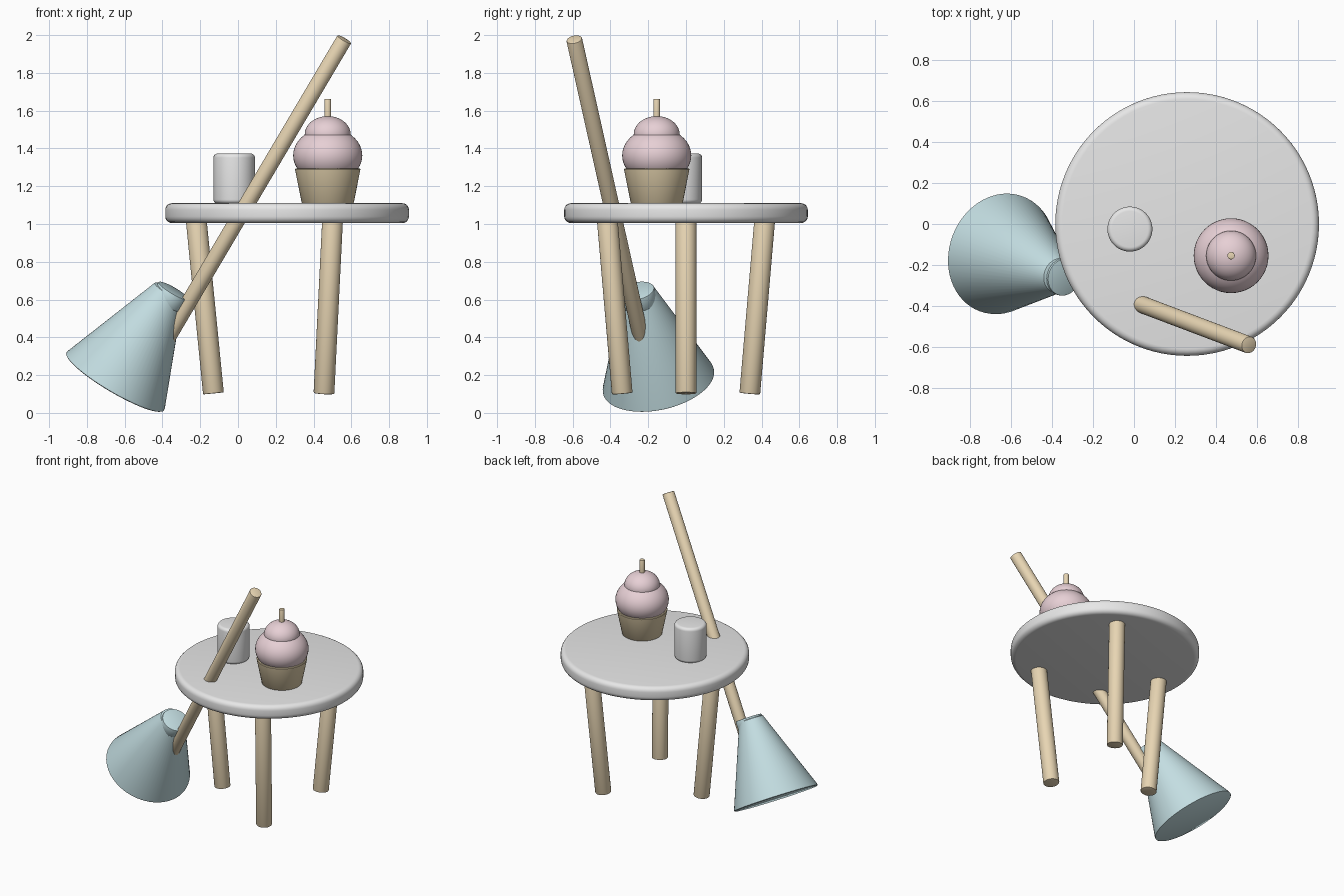
import bpy, bmesh, math
from mathutils import Vector

if "Cube" in bpy.data.objects:
    bpy.data.objects.remove(bpy.data.objects["Cube"])


def material(name, rgb):
    m = bpy.data.materials.new(name)
    m.diffuse_color = (*rgb, 1)
    m.use_nodes = True
    m.node_tree.nodes["Principled BSDF"].inputs["Base Color"].default_value = m.diffuse_color
    return m


GREY = material("pale grey", (0.80, 0.80, 0.80))
WOOD = material("light wood", (0.82, 0.68, 0.46))
PAPER = material("tan paper", (0.72, 0.60, 0.39))
PINK = material("pink icing", (0.84, 0.66, 0.70))
BLUE = material("dusty blue", (0.55, 0.73, 0.76))


def turned(name, profile, base, axis, mat, sides=64):
    """Spin a (radius, height) profile around an axis that starts at base."""
    bm = bmesh.new()
    rings = []
    for r, h in profile:
        rings.append([bm.verts.new((r * math.cos(a), r * math.sin(a), h))
                      for a in (2 * math.pi * i / sides for i in range(sides))])
    for low, high in zip(rings, rings[1:]):
        for i in range(sides):
            j = (i + 1) % sides
            bm.faces.new((low[i], low[j], high[j], high[i]))
    bm.faces.new(rings[0][::-1])
    bm.faces.new(rings[-1])
    mesh = bpy.data.meshes.new(name)
    bm.to_mesh(mesh)
    bm.free()
    obj = bpy.data.objects.new(name, mesh)
    bpy.context.collection.objects.link(obj)
    mesh.materials.append(mat)
    obj.location = base
    obj.rotation_euler = Vector(axis).to_track_quat('Z', 'Y').to_euler()
    smooth(obj)
    return obj


def smooth(obj):
    bpy.ops.object.select_all(action='DESELECT')
    obj.select_set(True)
    bpy.context.view_layer.objects.active = obj
    bpy.ops.object.shade_smooth_by_angle(angle=math.radians(35))


def rounded(r, h, b, steps=5):
    """Profile of a cylinder with rounded rims."""
    arc = [math.pi / 2 * i / steps for i in range(steps + 1)]
    low = [(r - b + b * math.sin(a), b - b * math.cos(a)) for a in arc]
    return low + [(x, h - z) for x, z in reversed(low)]


def rod(name, start, end, r, mat, bevel=0.005, sides=32):
    start, end = Vector(start), Vector(end)
    axis = end - start
    return turned(name, rounded(r, axis.length, bevel, 2), start, axis, mat, sides)


def ball(name, center, rx, rz, mat):
    bpy.ops.mesh.primitive_uv_sphere_add(segments=48, ring_count=24, radius=1, location=center)
    obj = bpy.context.object
    obj.name = name
    obj.scale = (rx, rx, rz)
    obj.data.materials.append(mat)
    smooth(obj)


UP = (0, 0, 1)

# Round table with three legs leaning inward
TX = 0.26
turned("table_top", rounded(0.645, 0.105, 0.035), (TX, 0, 1.005), UP, GREY, 96)
for i, deg in enumerate((60, 180, 300)):
    c, s = math.cos(math.radians(deg)), math.sin(math.radians(deg))
    rod(f"table_leg_{i + 1}", (TX + 0.39 * c, 0.39 * s, 0.103),
        (TX + 0.482 * c, 0.482 * s, 1.03), 0.055, WOOD)

# Cup
turned("cup", rounded(0.11, 0.265, 0.022), (-0.02, -0.025, 1.108), UP, GREY)

# Cupcake
CX, CY = 0.475, -0.155
turned("cake_wrapper", [(0.135, 0), (0.138, 0.003), (0.173, 0.179), (0.170, 0.184)],
       (CX, CY, 1.11), UP, PAPER)
ball("lower_icing", (CX, CY, 1.363), 0.183, 0.147, PINK)
ball("upper_icing", (CX, CY, 1.473), 0.122, 0.098, PINK)
rod("cake_candle", (CX, CY, 1.50), (CX, CY, 1.663), 0.018, WOOD, 0.002, 24)

# Broom: handle pushed through the table into the side of a leaning cone
AXIS = Vector((0.50, -0.189, 0.845)).normalized()
tip = Vector((0.563, -0.592, 1.978))
rod("broom_handle", tip - AXIS * 1.97, tip, 0.042, WOOD)
base = Vector((-0.652, -0.145, 0.163))
turned("broom_head", [(0.294, 0), (0.300, 0.004), (0.299, 0.012), (0.086, 0.570), (0.080, 0.574)],
       base, AXIS, BLUE)
side = Vector((0.86, -0.2, -0.51)) * 0.022
rod("broom_collar", base + side + AXIS * 0.508, base + side + AXIS * 0.586, 0.093, BLUE, 0.005, 48)
